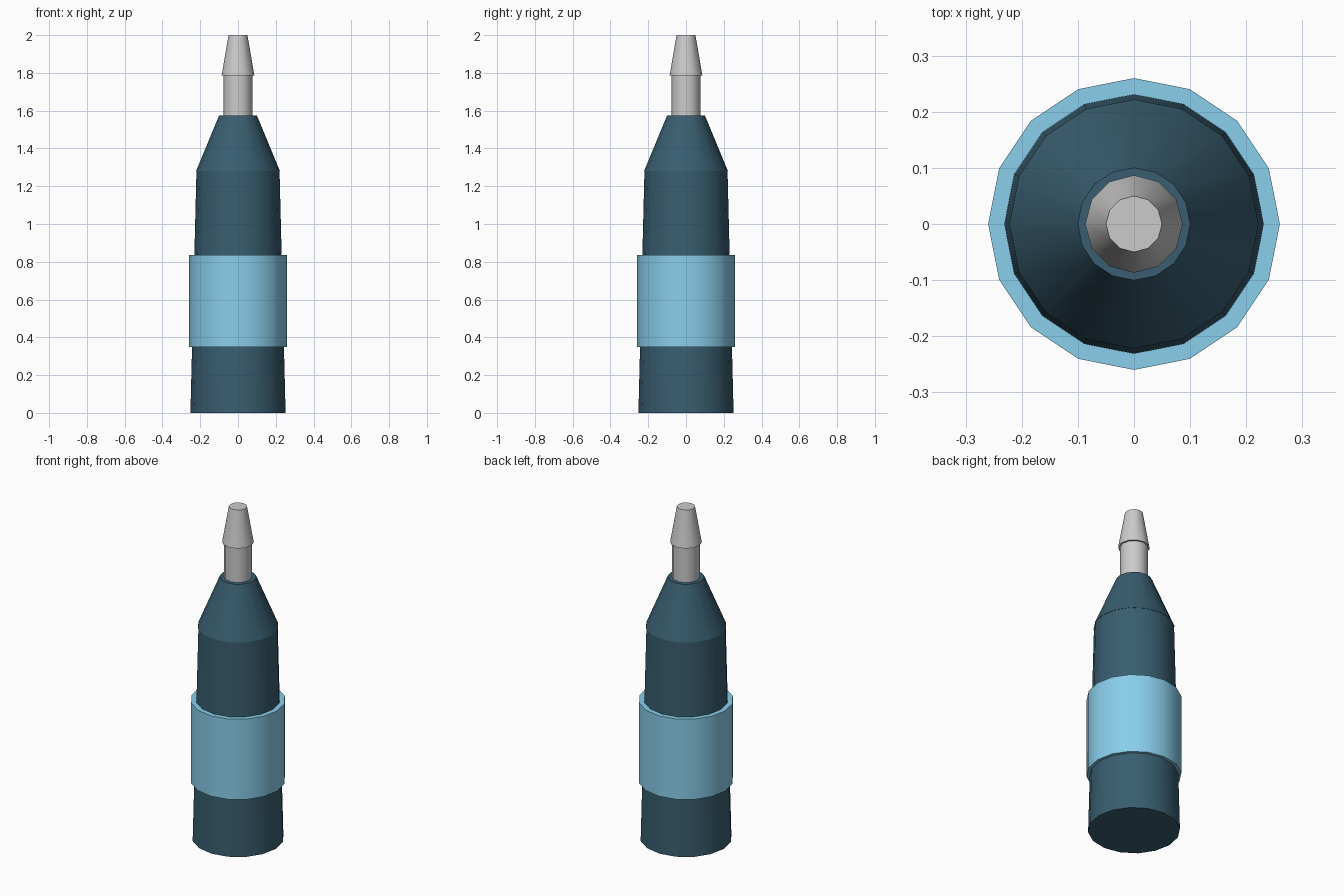
import bpy
import bmesh
import math

if "Cube" in bpy.data.objects:
    bpy.data.objects.remove(bpy.data.objects["Cube"])


def material(name, rgb):
    mat = bpy.data.materials.new(name)
    mat.diffuse_color = (*rgb, 1)
    mat.use_nodes = True
    mat.node_tree.nodes["Principled BSDF"].inputs["Base Color"].default_value = mat.diffuse_color
    return mat


def lathe(name, sides, profile, mat=None):
    """Closed revolved part from (radius, z) points, corners on the axes."""
    bm = bmesh.new()
    rings = [[bm.verts.new((r * math.cos(2 * math.pi * i / sides),
                            r * math.sin(2 * math.pi * i / sides), z))
              for i in range(sides)] for r, z in profile]
    for low, high in zip(rings, rings[1:]):
        for i in range(sides):
            j = (i + 1) % sides
            bm.faces.new((low[i], low[j], high[j], high[i]))
    bm.faces.new(rings[0][::-1])
    bm.faces.new(rings[-1])
    mesh = bpy.data.meshes.new(name)
    bm.to_mesh(mesh)
    bm.free()
    obj = bpy.data.objects.new(name, mesh)
    bpy.context.collection.objects.link(obj)
    if mat:
        mesh.materials.append(mat)
    # smooth sides, crisp rims
    bpy.ops.object.select_all(action='DESELECT')
    obj.select_set(True)
    bpy.context.view_layer.objects.active = obj
    bpy.ops.object.shade_smooth_by_angle(angle=math.radians(35))
    return obj


teal = material("dark_teal", (0.04, 0.11, 0.16))
sky = material("light_blue", (0.25, 0.62, 0.83))

# tapered bottle body and sloping shoulder
lathe("bottle_body", 16, [(0.252, 0), (0.22, 1.28)], teal)
lathe("bottle_shoulder", 16, [(0.222, 1.28), (0.1, 1.575)], teal)
# wrapped label band
lathe("label_band", 16, [(0.26, 0.35), (0.26, 0.835)], sky)
# nozzle neck and tapered tip
lathe("nozzle_neck", 12, [(0.077, 1.575), (0.077, 1.785)])
lathe("nozzle_tip", 12, [(0.087, 1.785), (0.05, 2.0)])
